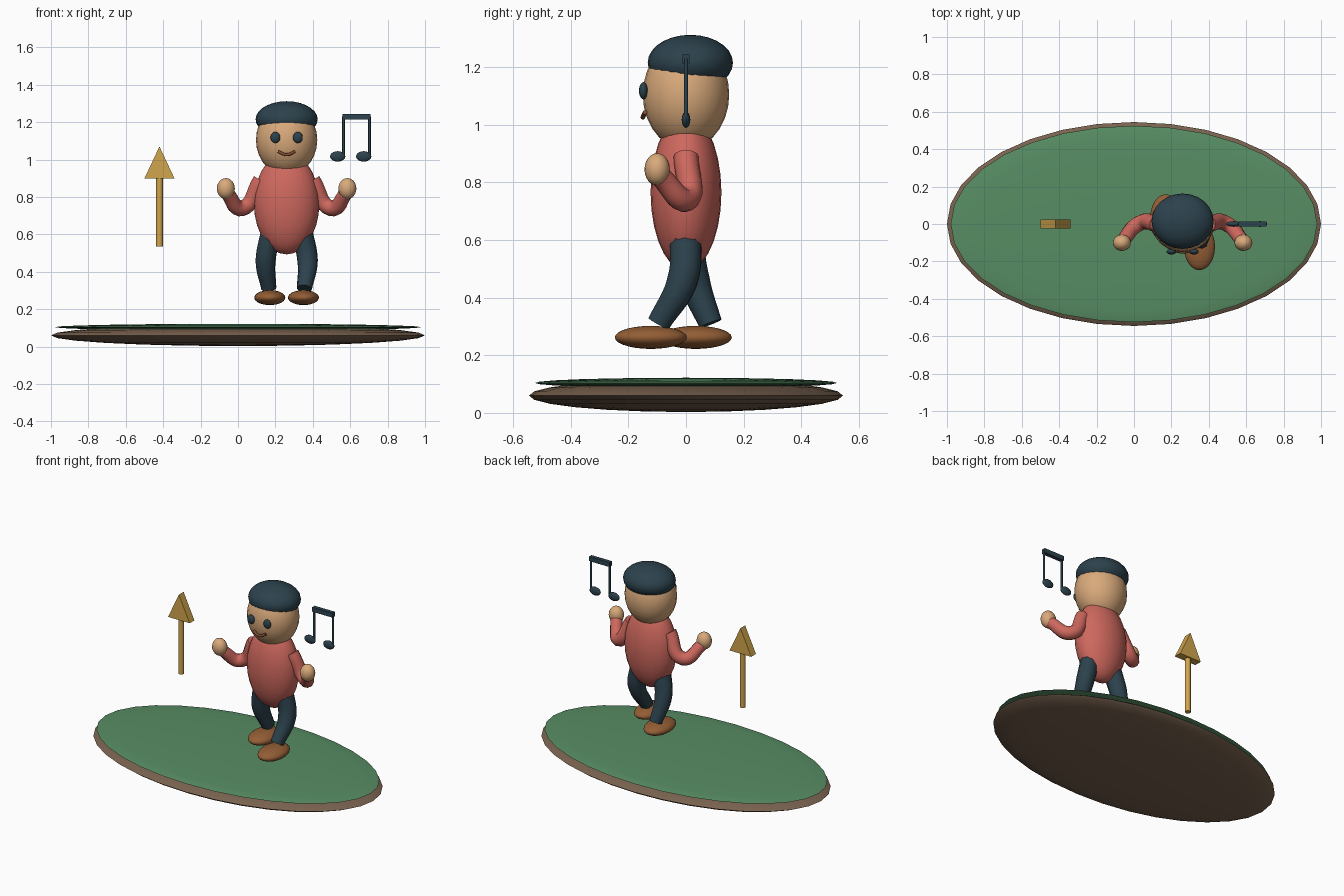
import bpy, math
from mathutils import Vector

if "Cube" in bpy.data.objects:
    bpy.data.objects.remove(bpy.data.objects["Cube"])

CX = 0.26  # figure centre line


def mat(name, r, g, b):
    m = bpy.data.materials.new(name)
    m.diffuse_color = [(c / 255) ** 2.2 for c in (r, g, b)] + [1]
    m.use_nodes = True
    m.node_tree.nodes["Principled BSDF"].inputs["Base Color"].default_value = m.diffuse_color
    return m


SOIL = mat("soil", 120, 98, 80)
GRASS = mat("grass", 88, 140, 100)
SKIN = mat("skin", 216, 168, 122)
SHIRT = mat("shirt", 205, 104, 94)
NAVY = mat("navy", 48, 68, 78)
SHOE = mat("shoe_brown", 146, 94, 56)
LIP = mat("lip", 130, 78, 50)
GOLD = mat("gold", 208, 164, 78)


def finish(name, m, smooth=True):
    o = bpy.context.object
    o.name = name
    o.data.materials.clear()
    o.data.materials.append(m)
    bpy.ops.object.transform_apply(location=False, rotation=True, scale=True)
    if smooth:
        bpy.ops.object.shade_smooth_by_angle(angle=math.radians(40))
    return o


def ball(name, loc, half, m, seg=24, rings=14):
    bpy.ops.mesh.primitive_uv_sphere_add(segments=seg, ring_count=rings, radius=1, location=loc)
    bpy.context.object.scale = half
    return finish(name, m)


def box(name, loc, size, m):
    bpy.ops.mesh.primitive_cube_add(size=1, location=loc)
    bpy.context.object.scale = size
    return finish(name, m, False)


def rod(name, x, y, z0, z1, r, m):
    bpy.ops.mesh.primitive_cylinder_add(vertices=12, radius=r, depth=z1 - z0,
                                        location=(x, y, (z0 + z1) / 2))
    return finish(name, m)


def tube(name, pts, radii, m):
    cu = bpy.data.curves.new(name, 'CURVE')
    cu.dimensions = '3D'
    cu.bevel_depth = 1
    cu.bevel_resolution = 3
    cu.resolution_u = 8
    cu.use_fill_caps = True
    sp = cu.splines.new('BEZIER')
    sp.bezier_points.add(len(pts) - 1)
    for bp, p, r in zip(sp.bezier_points, pts, radii):
        bp.co = Vector(p)
        bp.radius = r
        bp.handle_left_type = bp.handle_right_type = 'AUTO'
    o = bpy.data.objects.new(name, cu)
    bpy.context.collection.objects.link(o)
    bpy.ops.object.select_all(action='DESELECT')
    o.select_set(True)
    bpy.context.view_layer.objects.active = o
    bpy.ops.object.convert(target='MESH')
    return finish(name, m)


# oval island
ball("island_soil", (0, 0, 0.06), (1.0, 0.545, 0.057), SOIL, 32, 12)
ball("island_grass", (0, 0, 0.104), (0.98, 0.525, 0.018), GRASS, 32, 12)

# torso, head and cap of hair
ball("torso", (CX, 0, 0.765), (0.175, 0.123, 0.272), SHIRT)
ball("head", (CX, 0, 1.105), (0.164, 0.15, 0.19), SKIN)
ball("hair", (CX, 0.015, 1.215), (0.166, 0.148, 0.097), NAVY)

# face
for s, side in ((-1, "left"), (1, "right")):
    ball("eye_" + side, (CX + s * 0.06, -0.148, 1.118), (0.026, 0.015, 0.03), NAVY, 16, 10)
tube("mouth", [(CX - 0.045, -0.142, 1.043), (CX, -0.15, 1.026), (CX + 0.045, -0.142, 1.043)],
     [0.008] * 3, LIP)

# arms and hands
for s, side in ((-1, "left"), (1, "right")):
    tube("arm_" + side, [(CX + s * 0.14, 0, 0.89), (CX + s * 0.237, 0, 0.74),
                         (CX + s * 0.318, -0.088, 0.82)], [0.043, 0.043, 0.037], SHIRT)
    ball("hand_" + side, (CX + s * 0.325, -0.1, 0.845), (0.048, 0.044, 0.056), SKIN, 20, 12)

# striding legs and shoes: side, knee y, ankle y, shoe y
for s, side, ky, ay, fy in ((-1, "back", 0.028, 0.085, 0.034), (1, "front", -0.012, -0.095, -0.122)):
    tube("leg_" + side, [(CX + s * 0.08, 0, 0.62), (CX + s * 0.112, ky, 0.46),
                         (CX + s * 0.095, ay, 0.31)], [0.058, 0.055, 0.041], NAVY)
    ball("shoe_" + side, (CX + s * 0.09, fy, 0.262), (0.083, 0.125, 0.04), SHOE)

# upward arrow: shaft and triangular prism head
rod("arrow_shaft", -0.42, 0, 0.535, 0.91, 0.018, GOLD)
tri = [(-0.50, 0.90), (-0.34, 0.90), (-0.42, 1.07)]
me = bpy.data.meshes.new("arrow_head")
me.from_pydata([(x, y, z) for y in (-0.025, 0.025) for x, z in tri], [],
               [(0, 1, 2), (5, 4, 3), (0, 3, 4, 1), (1, 4, 5, 2), (2, 5, 3, 0)])
me.materials.append(GOLD)
bpy.context.collection.objects.link(bpy.data.objects.new("arrow_head", me))

# music note
for i, x in enumerate((0.533, 0.672)):
    ball(f"note_head_{i}", (x, 0, 1.017), (0.041, 0.015, 0.028), NAVY, 16, 10)
    rod(f"note_stem_{i}", x + 0.031, 0, 1.017, 1.23, 0.007, NAVY)
box("note_beam", (0.633, 0, 1.228), (0.15, 0.026, 0.03), NAVY)
